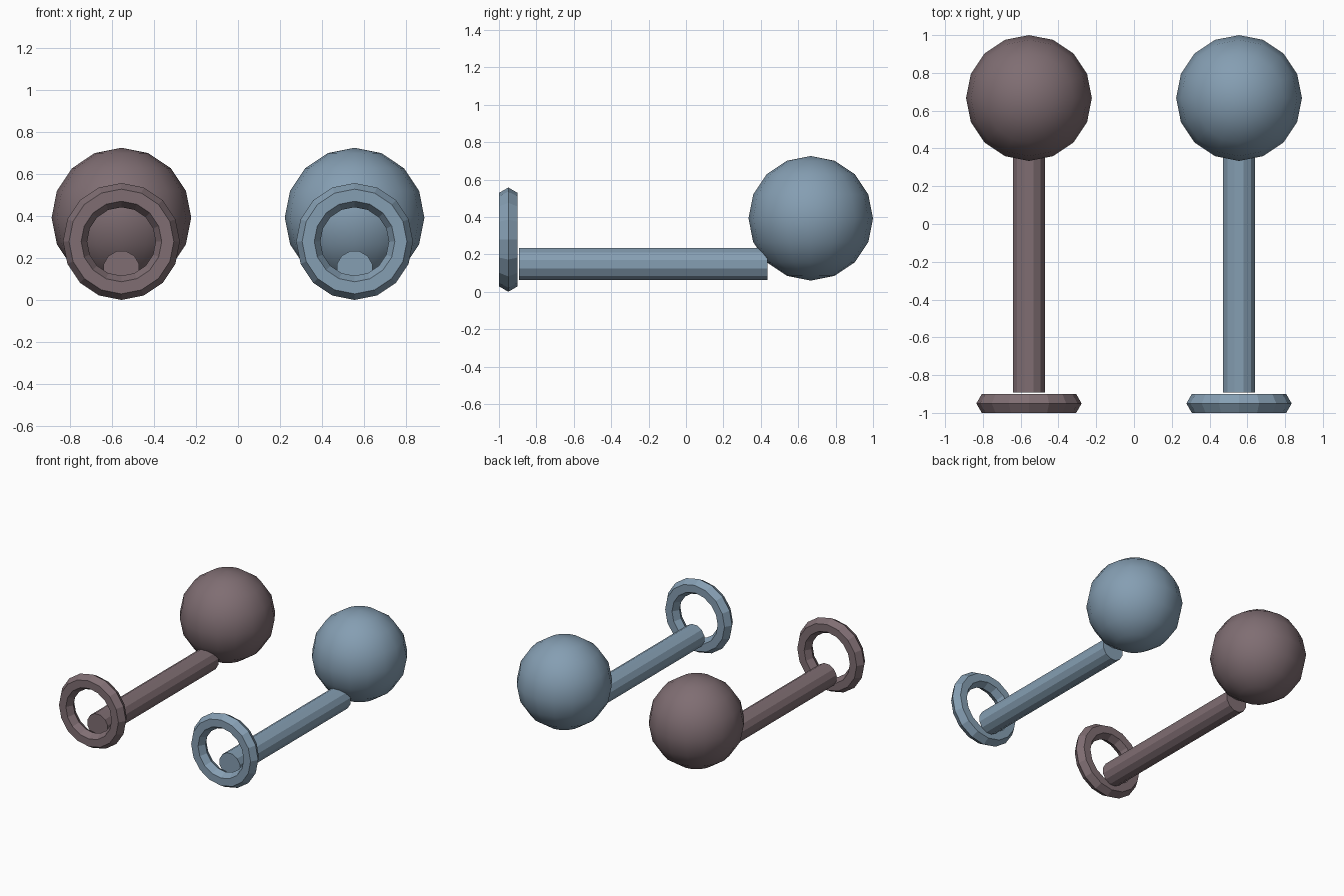
import bpy
import bmesh
from math import pi, radians
from mathutils import Matrix

if "Cube" in bpy.data.objects:
    bpy.data.objects.remove(bpy.data.objects["Cube"])


def material(name, colour):
    mat = bpy.data.materials.new(name)
    mat.use_nodes = True
    mat.diffuse_color = (*colour, 1)
    mat.node_tree.nodes["Principled BSDF"].inputs["Base Color"].default_value = (*colour, 1)
    return mat


def finish(obj, name, mat, smooth=False):
    obj.name = name
    obj.data.name = name
    obj.data.materials.append(mat)
    if smooth:
        bpy.ops.object.shade_smooth()


def build_side(side, x, mat):
    # Smooth round ball at the back
    bpy.ops.mesh.primitive_uv_sphere_add(segments=16, ring_count=8, radius=0.333,
                                         location=(x, 0.667, 0.393))
    finish(bpy.context.object, side + "_ball", mat, smooth=True)

    # Faceted rod running front to back
    bpy.ops.mesh.primitive_cylinder_add(vertices=12, radius=0.088, depth=1.33,
                                        location=(x, -0.228, 0.148),
                                        rotation=(pi / 2, radians(15), 0))
    rod = bpy.context.object
    rod.rotation_euler = (Matrix.Rotation(pi / 2, 3, 'X')
                          @ Matrix.Rotation(radians(15), 3, 'Z')).to_euler()
    finish(rod, side + "_rod", mat)

    # Upright ring with a hexagonal section at the front
    bpy.ops.mesh.primitive_torus_add(major_segments=16, minor_segments=6,
                                     major_radius=0.221, minor_radius=0.0577,
                                     location=(x, -0.95, 0.279),
                                     rotation=(pi / 2, 0, 0))
    finish(bpy.context.object, side + "_ring", mat)


build_side("left", 0.556, material("dusty blue", (0.235, 0.343, 0.448)))
build_side("right", -0.556, material("dusty mauve", (0.214, 0.155, 0.170)))
